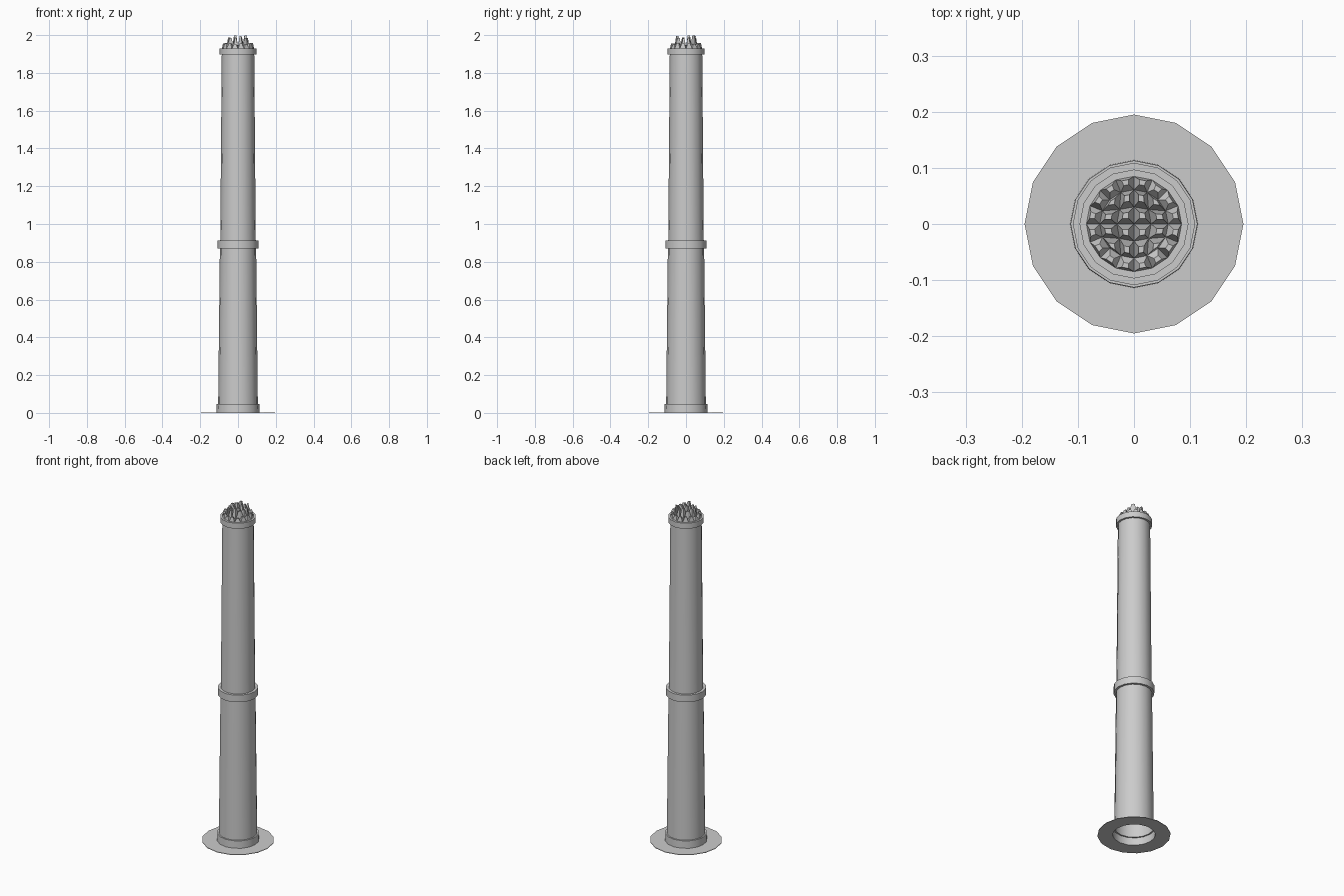
import bpy, bmesh, random
from math import pi, sin, cos
from mathutils import Vector

if "Cube" in bpy.data.objects:
    bpy.data.objects.remove(bpy.data.objects["Cube"])

random.seed(4)
SIDES = 16


def make_object(name, bm):
    mesh = bpy.data.meshes.new(name)
    bm.to_mesh(mesh)
    bm.free()
    obj = bpy.data.objects.new(name, mesh)
    bpy.context.collection.objects.link(obj)
    return obj


def lathe(name, profile):
    bm = bmesh.new()
    rings = [[bm.verts.new((r * cos(2 * pi * k / SIDES), r * sin(2 * pi * k / SIDES), z))
              for k in range(SIDES)] for r, z in profile]
    for a, b in zip(rings, rings[1:]):
        for k in range(SIDES):
            n = (k + 1) % SIDES
            bm.faces.new((a[k], a[n], b[n], b[k]))
    return make_object(name, bm)


# Hollow tapered post with foot flange, foot band, middle band and top collar
post = lathe("post", [
    (0.195, 0.003), (0.114, 0.003), (0.113, 0.047), (0.105, 0.047),
    (0.096, 0.87), (0.109, 0.87), (0.109, 0.912), (0.094, 0.912),
    (0.086, 1.897), (0.097, 1.897), (0.097, 1.93), (0.085, 1.93)])
bpy.context.view_layer.objects.active = post
post.select_set(True)
bpy.ops.object.shade_smooth_by_angle(angle=pi / 6)

# Underside of the foot flange
lathe("flange_underside", [(0.114, 0.0), (0.195, 0.0), (0.195, 0.003)])

# Spiked cap: 4 x 4 grid fitted to a circle, plus one outer ring of faces
bm = bmesh.new()
R_IN, R_OUT = 0.061, 0.085


def grid_point(i, j):
    m = max(abs(i), abs(j))
    if m == 0:
        return Vector((0, 0, 1.94))
    d = Vector((i, j, 0)).normalized()
    if m == 2:
        a = pi / 4 * (j / i if abs(i) >= abs(j) else i / j)
        x, y = (cos(a), sin(a)) if abs(i) >= abs(j) else (sin(a), cos(a))
        s = (1 if i >= 0 else -1) if abs(i) >= abs(j) else (1 if j >= 0 else -1)
        return Vector((x * s * R_IN, y * s * R_IN, 1.935))
    r = R_IN / 2 * (1.2 if i and j else 1)
    return Vector((d.x * r, d.y * r, 1.938))


R = range(-2, 3)
v = {(i, j): bm.verts.new(grid_point(i, j)) for i in R for j in R}
for i in range(-2, 2):
    for j in range(-2, 2):
        bm.faces.new((v[i, j], v[i + 1, j], v[i + 1, j + 1], v[i, j + 1]))
edge = ([(2, j) for j in range(-2, 2)] + [(i, 2) for i in range(2, -2, -1)]
        + [(-2, j) for j in range(2, -2, -1)] + [(i, -2) for i in range(-2, 2)])
outer = []
for key in edge:
    p = v[key].co
    outer.append(bm.verts.new((p.x * R_OUT / R_IN, p.y * R_OUT / R_IN, 1.928)))
for k in range(SIDES):
    n = (k + 1) % SIDES
    bm.faces.new((v[edge[k]], outer[k], outer[n], v[edge[n]]))

# Pull every face up into a blunt spike, lower around the rim
result = bmesh.ops.extrude_discrete_faces(bm, faces=bm.faces[:])
for face in result["faces"]:
    c = face.calc_center_median()
    rim = Vector((c.x, c.y)).length > 0.062
    tip = random.uniform(1.95, 1.96) if rim else random.uniform(1.98, 2.0)
    lean = 1.05
    for vert in face.verts:
        d = vert.co - c
        vert.co = Vector((c.x * lean + d.x * 0.38, c.y * lean + d.y * 0.38, tip))
make_object("spiked_cap", bm)
